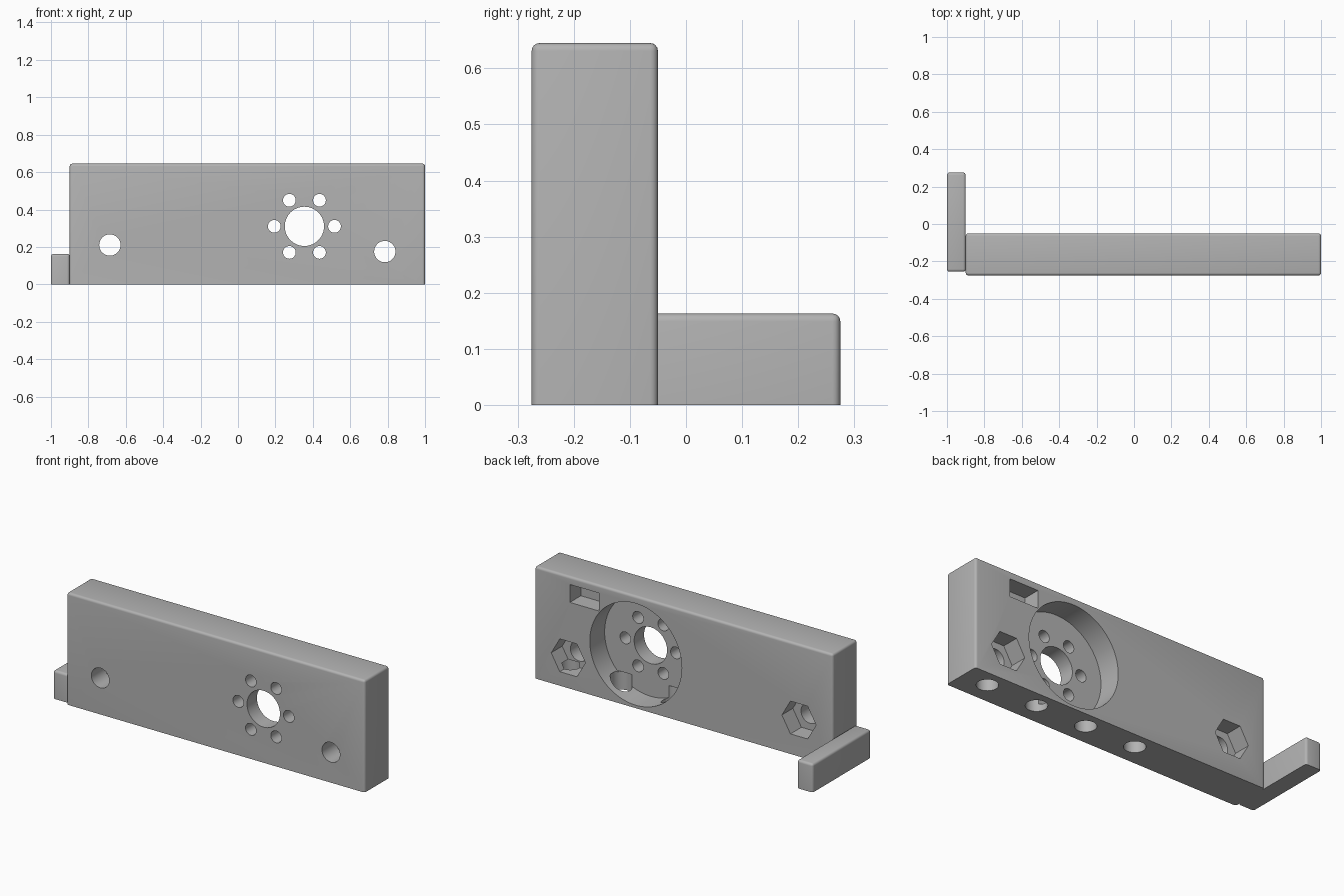
import bpy, bmesh, math
from mathutils import Matrix, Vector

default = bpy.data.objects.get("Cube")
if default:
    bpy.data.objects.remove(default, do_unlink=True)

grey = bpy.data.materials.new("plain_grey")
grey.use_nodes = True
grey.diffuse_color = (0.45, 0.45, 0.45, 1)
grey.node_tree.nodes["Principled BSDF"].inputs["Base Color"].default_value = grey.diffuse_color

FRONT, BACK, TOP = -0.275, -0.05, 0.645


def add_object(name, bm):
    mesh = bpy.data.meshes.new(name)
    bmesh.ops.recalc_face_normals(bm, faces=bm.faces[:])
    bm.to_mesh(mesh)
    bm.free()
    mesh.materials.append(grey)
    obj = bpy.data.objects.new(name, mesh)
    bpy.context.collection.objects.link(obj)
    return obj


def box(name, low, high, radius=0.0):
    """Box between two corners, rounded everywhere except around its base."""
    low, high = Vector(low), Vector(high)
    bm = bmesh.new()
    bmesh.ops.create_cube(bm, size=1, matrix=Matrix.Translation((low + high) / 2)
                          @ Matrix.Diagonal((high - low).to_4d()))
    if radius:
        edges = [e for e in bm.edges if max(v.co.z for v in e.verts) > low.z + 0.01]
        bmesh.ops.bevel(bm, geom=edges, offset=radius, segments=4, profile=0.5,
                        affect='EDGES', clamp_overlap=True)
    return add_object(name, bm)


def prism(name, start, end, radius, sides=48):
    """Cylinder or regular prism running from start to end."""
    start, end = Vector(start), Vector(end)
    axis = end - start
    turn = Matrix.Rotation(math.pi / 2, 4, 'X') if abs(axis.y) > 0 else Matrix()
    spin = Matrix.Rotation(math.pi / 2, 4, 'Z') if sides == 6 else Matrix()
    bm = bmesh.new()
    bmesh.ops.create_cone(bm, cap_ends=True, segments=sides, radius1=radius,
                          radius2=radius, depth=axis.length,
                          matrix=Matrix.Translation((start + end) / 2) @ turn @ spin)
    # Hexagons point sideways, with flats above and below
    if sides == 6:
        middle = (start + end) / 2
        width = max(abs(v.co.x - middle.x) for v in bm.verts)
        if width < radius * 0.95:
            bmesh.ops.rotate(bm, cent=middle, verts=bm.verts[:],
                             matrix=Matrix.Rotation(math.pi / 6, 3, 'Y'))
    return add_object(name, bm)


def cut(target, cutter):
    cutter.hide_render = True
    mod = target.modifiers.new("cut", 'BOOLEAN')
    mod.operation, mod.solver, mod.object = 'DIFFERENCE', 'EXACT', cutter
    bpy.context.view_layer.objects.active = target
    bpy.ops.object.modifier_apply(modifier=mod.name)
    bpy.data.objects.remove(cutter, do_unlink=True)


def front_hole(x, z, radius):
    cut(plate, prism("hole_cutter", (x, FRONT - 0.1, z), (x, BACK + 0.1, z), radius))


# Main plate and side tab
plate = box("mounting_plate", (-0.9, FRONT, 0), (1.0, BACK, TOP), 0.014)
tab = box("side_tab", (-1.0, -0.255, 0), (-0.9, 0.275, 0.163), 0.014)

# Round recess in the back, with its bore and ring of screw holes
cx, cz = 0.355, 0.31
cut(plate, prism("recess_cutter", (cx, -0.185, cz), (cx, 0.1, cz), 0.293, 96))
front_hole(cx, cz, 0.105)
for i in range(6):
    a = i * math.pi / 3
    front_hole(cx + 0.161 * math.cos(a), cz + 0.161 * math.sin(a), 0.034)

# Bolt holes with hexagonal nut pockets in the back
for x, z in ((-0.685, 0.21), (0.785, 0.175)):
    cut(plate, prism("nut_cutter", (x, BACK - 0.1, z), (x, 0.1, z), 0.109, 6))
    front_hole(x, z, 0.057)

# Rectangular pocket near the top of the back
cut(plate, box("pocket_cutter", (0.59, BACK - 0.1, 0.497), (0.775, 0.1, 0.6)))

# Row of blind holes in the underside
for i in range(4):
    x = 0.84 - 0.323 * i
    cut(plate, prism("base_hole_cutter", (x, -0.148, -0.1), (x, -0.148, 0.11), 0.057))

# Smooth curved walls, keep corners sharp
for obj in (plate, tab):
    bpy.ops.object.select_all(action='DESELECT')
    obj.select_set(True)
    bpy.context.view_layer.objects.active = obj
    bpy.ops.object.shade_smooth_by_angle(angle=math.radians(30))
